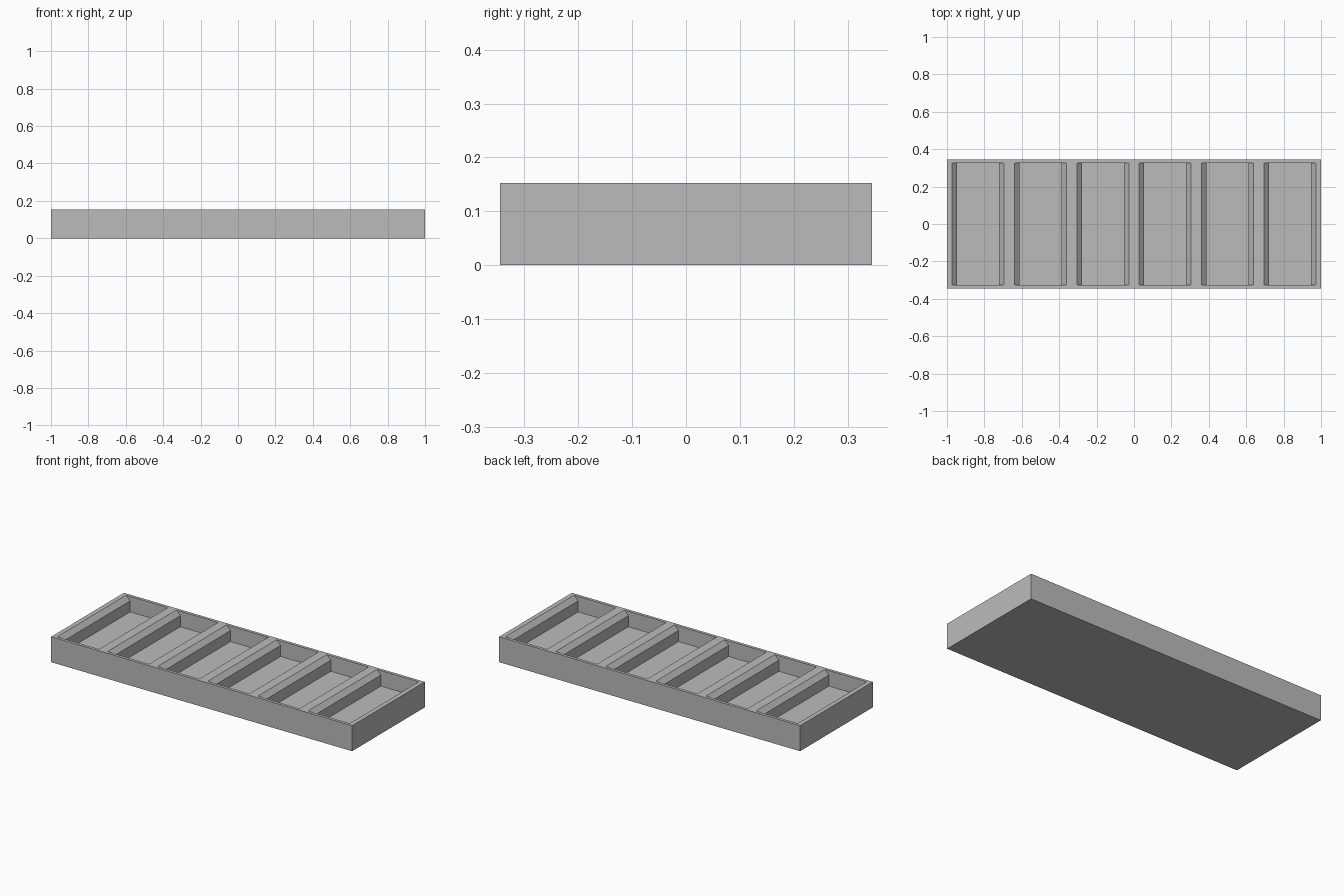
import bpy
import bmesh

LENGTH, DEPTH, HEIGHT = 2.0, 0.69, 0.153
COUNT = 6
PITCH = LENGTH / COUNT
HALF_OPENING = 0.139      # half width at the rim
CHAMFER = 0.027
FLOOR_Z = 0.06
HALF_POCKET_DEPTH = 0.327

cube = bpy.data.objects.get("Cube")
if cube:
    bpy.data.objects.remove(cube, do_unlink=True)

grey = bpy.data.materials.new("plain_grey")
colour = (0.5, 0.5, 0.5, 1.0)
grey.diffuse_color = colour
grey.use_nodes = True
grey.node_tree.nodes["Principled BSDF"].inputs["Base Color"].default_value = colour


def add_object(name, bm):
    bmesh.ops.recalc_face_normals(bm, faces=bm.faces)
    mesh = bpy.data.meshes.new(name)
    bm.to_mesh(mesh)
    bm.free()
    mesh.materials.append(grey)
    obj = bpy.data.objects.new(name, mesh)
    bpy.context.collection.objects.link(obj)
    return obj


def add_prism(bm, outline, y0, y1):
    """Extrude an x-z outline along y."""
    face = bm.faces.new([bm.verts.new((x, y0, z)) for x, z in outline])
    result = bmesh.ops.extrude_face_region(bm, geom=[face])
    verts = [v for v in result["geom"] if isinstance(v, bmesh.types.BMVert)]
    bmesh.ops.translate(bm, verts=verts, vec=(0, y1 - y0, 0))


# Solid tray block
bm = bmesh.new()
half = LENGTH / 2
add_prism(bm, [(-half, 0), (half, 0), (half, HEIGHT), (-half, HEIGHT)],
          -DEPTH / 2, DEPTH / 2)
tray = add_object("compartment_tray", bm)

# Row of pockets whose side walls are chamfered at the rim
bm = bmesh.new()
inner = HALF_OPENING - CHAMFER
side = [(inner, FLOOR_Z), (inner, HEIGHT - CHAMFER),
        (HALF_OPENING, HEIGHT), (HALF_OPENING, HEIGHT + CHAMFER)]
outline = side + [(-x, z) for x, z in reversed(side)]
for i in range(COUNT):
    centre = (i - (COUNT - 1) / 2) * PITCH
    add_prism(bm, [(x + centre, z) for x, z in outline],
              -HALF_POCKET_DEPTH, HALF_POCKET_DEPTH)
cutter = add_object("pocket_cutter", bm)
cutter.hide_render = True

# Cut the pockets and discard the cutter
cut = tray.modifiers.new("pockets", 'BOOLEAN')
cut.operation = 'DIFFERENCE'
cut.solver = 'EXACT'
cut.object = cutter
bpy.context.view_layer.objects.active = tray
tray.select_set(True)
bpy.ops.object.modifier_apply(modifier=cut.name)
bpy.data.objects.remove(cutter, do_unlink=True)
